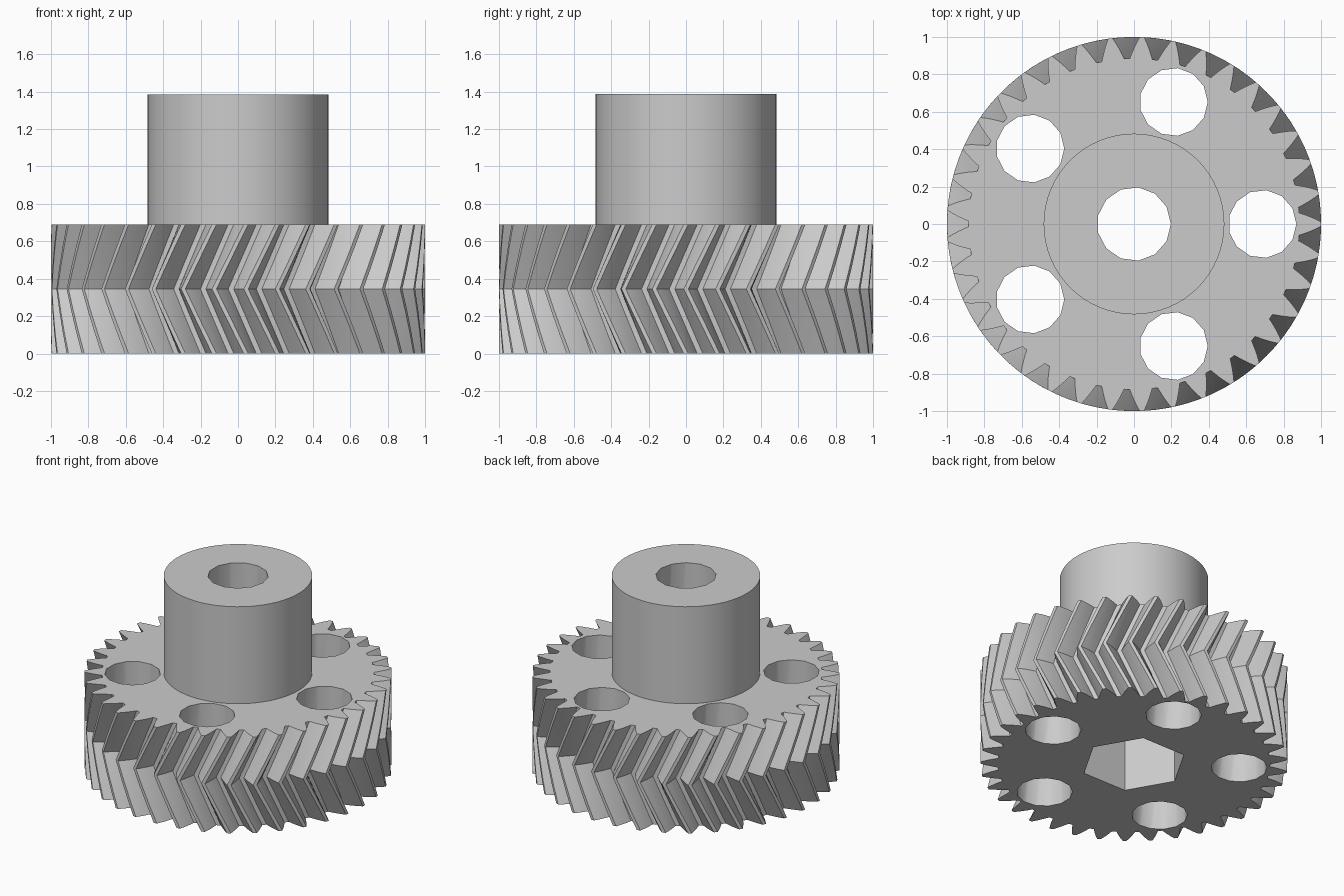
import bpy, bmesh, math

if "Cube" in bpy.data.objects:
    bpy.data.objects.remove(bpy.data.objects["Cube"], do_unlink=True)

TEETH = 37
THICK = 0.69                # gear wheel height
TOP = 1.386                 # hub top
TWIST = math.tau / TEETH    # each half turns by one tooth
SLICES = 3                  # per half of the herringbone

grey = bpy.data.materials.new("light_grey")
grey.use_nodes = True
grey.diffuse_color = (0.6, 0.6, 0.6, 1)
grey.node_tree.nodes["Principled BSDF"].inputs["Base Color"].default_value = (0.6, 0.6, 0.6, 1)


def finish(name, bm):
    bmesh.ops.recalc_face_normals(bm, faces=bm.faces)
    mesh = bpy.data.meshes.new(name)
    bm.to_mesh(mesh)
    bm.free()
    mesh.materials.append(grey)
    obj = bpy.data.objects.new(name, mesh)
    bpy.context.collection.objects.link(obj)
    return obj


def loft(name, rings):
    """Skin a stack of closed rings and cap both ends."""
    bm = bmesh.new()
    loops = [[bm.verts.new(p) for p in ring] for ring in rings]
    sides = []
    for low, high in zip(loops, loops[1:]):
        for i in range(len(low)):
            j = (i + 1) % len(low)
            sides.append(bm.faces.new((low[i], low[j], high[j], high[i])))
    bmesh.ops.triangulate(bm, faces=sides)
    bm.faces.new(loops[0])
    bm.faces.new(loops[-1])
    return finish(name, bm)


def prism(name, radius, sides, z0, z1, x=0, y=0):
    angles = [math.tau * i / sides for i in range(sides)]
    return loft(name, [[(x + radius * math.cos(a), y + radius * math.sin(a), z)
                        for a in angles] for z in (z0, z1)])


def cut(obj, cutters):
    for c in cutters:
        mod = obj.modifiers.new("cut", 'BOOLEAN')
        mod.operation, mod.solver, mod.object = 'DIFFERENCE', 'EXACT', c
    graph = bpy.context.evaluated_depsgraph_get()
    mesh = bpy.data.meshes.new_from_object(obj.evaluated_get(graph))
    obj.modifiers.clear()
    obj.data = mesh


# One tooth flank: radius and half angle in degrees, root to tip
flank = [(0.885, 3.9), (0.91, 3.25), (0.94, 2.45), (0.97, 1.6), (1.0, 0.68)]
tooth = [(r, -a) for r, a in flank] + [(r, a) for r, a in reversed(flank)]


def gear_ring(z, turn):
    ring = []
    for t in range(TEETH):
        for r, a in tooth:
            ang = math.tau * t / TEETH + math.radians(a) + turn
            ring.append((r * math.cos(ang), r * math.sin(ang), z))
    return ring


# Herringbone wheel: twists back to the middle, then forward again
rings = []
for k in range(2 * SLICES + 1):
    f = k / (2 * SLICES)
    rings.append(gear_ring(THICK * f, TWIST * abs(2 * f - 1)))
wheel = loft("gear_wheel", rings)

# Hub
hub = prism("hub", 0.483, 64, THICK, TOP)

# Cutters: shaft bore, hexagonal nut recess, ring of five holes
bore = prism("bore_cutter", 0.197, 13, -0.2, TOP + 0.2)
hexagon = prism("nut_recess_cutter", 0.345, 6, -0.2, 0.5)
holes = []
for i in range(5):
    a = math.tau * i / 5
    holes.append(prism("round_hole_cutter", 0.182, 13, -0.2, THICK + 0.2,
                       0.686 * math.cos(a), 0.686 * math.sin(a)))

cut(wheel, [bore, hexagon] + holes)
cut(hub, [bore])
for c in [bore, hexagon] + holes:
    bpy.data.objects.remove(c, do_unlink=True)

# Smooth the round walls, keep tooth and rim edges sharp
bpy.ops.object.select_all(action='DESELECT')
for obj in (wheel, hub):
    obj.select_set(True)
bpy.context.view_layer.objects.active = wheel
bpy.ops.object.shade_smooth_by_angle(angle=math.radians(30))
